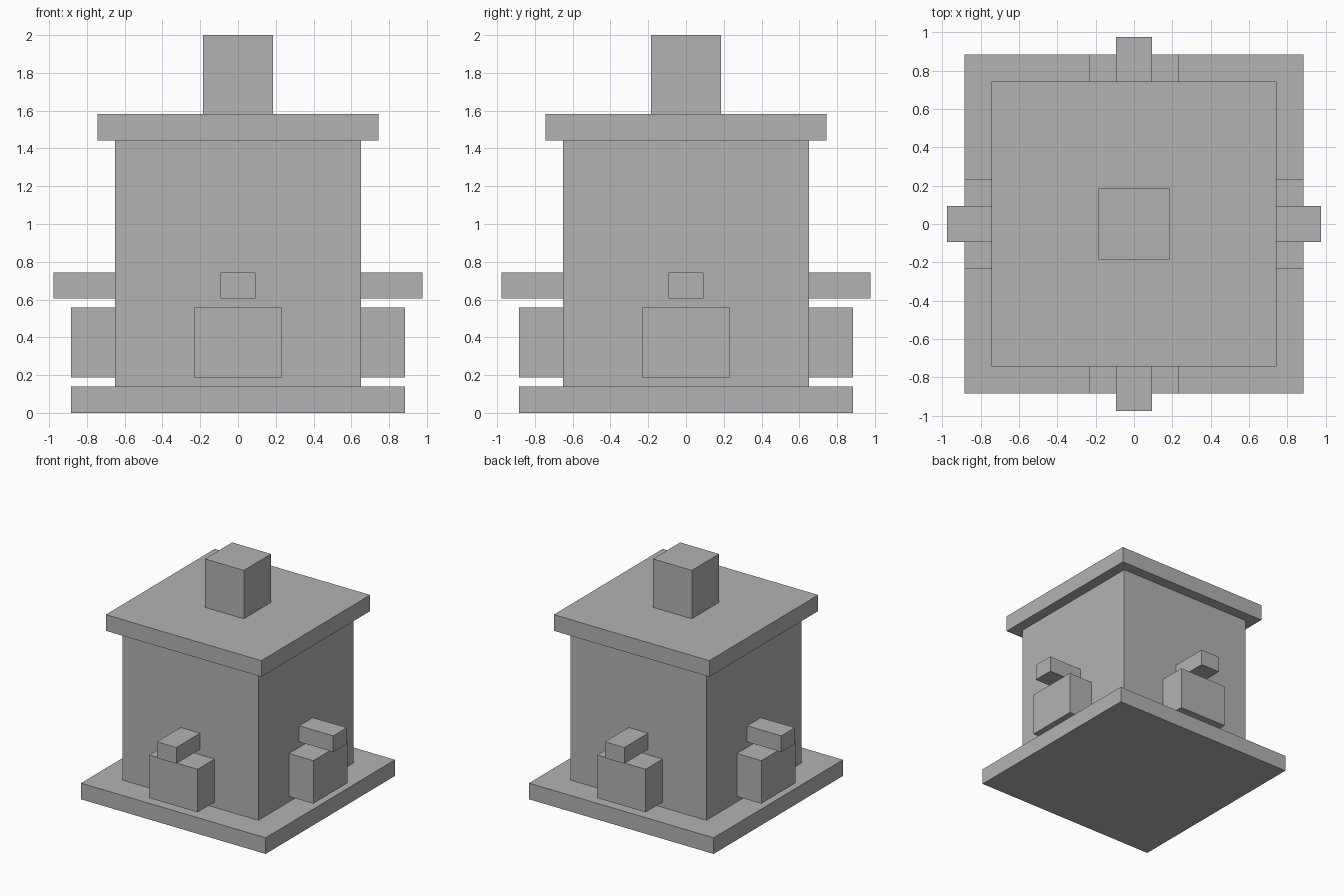
import bpy
from mathutils import Matrix, Vector
from math import pi

cube = bpy.data.objects.get("Cube")
if cube:
    bpy.data.objects.remove(cube, do_unlink=True)

UNIT = 2 / 43  # the model is laid out on a grid 43 units tall

grey = bpy.data.materials.new("plain_grey")
grey.use_nodes = True
grey.diffuse_color = (0.45, 0.45, 0.45, 1)
grey.node_tree.nodes["Principled BSDF"].inputs["Base Color"].default_value = grey.diffuse_color


def box(name, low, high, turn=0):
    """Box between two grid corners, turned about the z axis."""
    low, high = Vector(low) * UNIT, Vector(high) * UNIT
    bpy.ops.mesh.primitive_cube_add(size=1)
    obj = bpy.context.object
    obj.name = obj.data.name = name
    place = Matrix.Translation((low + high) / 2) @ Matrix.Diagonal((*(high - low), 1))
    obj.data.transform(Matrix.Rotation(turn, 4, 'Z') @ place)
    obj.data.materials.append(grey)
    return obj


# Central stack: half width, bottom, top
for name, half, bottom, top in (
    ("base_slab", 19, 0, 3),
    ("body", 14, 3, 31),
    ("roof_slab", 16, 31, 34),
    ("chimney", 4, 34, 43),
):
    # the base slab is given by its full half width
    if name == "base_slab":
        half = 19
    box(name, (-half, -half, bottom), (half, half, top))

# One basin and one spout on each of the four sides
for i, side in enumerate(("front", "left", "back", "right")):
    box(side + "_basin", (-5, -19, 4), (5, -14, 12), i * pi / 2)
    box(side + "_spout", (-2, -21, 13), (2, -14, 16), i * pi / 2)
